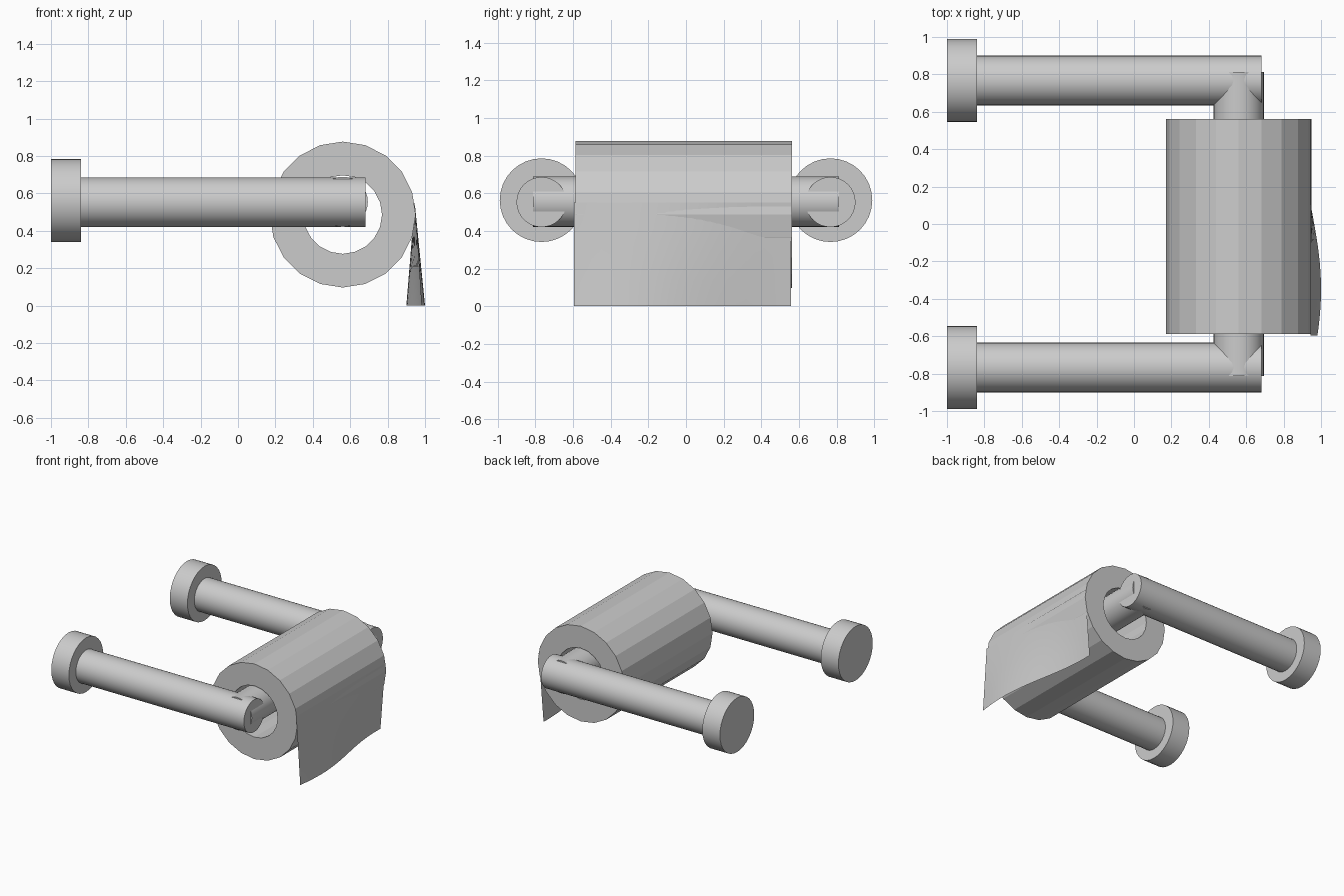
import bpy, bmesh, math
from mathutils import Vector

if "Cube" in bpy.data.objects:
    bpy.data.objects.remove(bpy.data.objects["Cube"])


def rod(name, start, end, radius, sides=32):
    """Capped, smooth-sided cylinder between two points."""
    a, b = Vector(start), Vector(end)
    bpy.ops.mesh.primitive_cylinder_add(
        vertices=sides, radius=radius, depth=(b - a).length, location=(a + b) / 2,
        rotation=(b - a).to_track_quat('Z', 'Y').to_euler())
    ob = bpy.context.object
    ob.name = name
    bpy.ops.object.shade_smooth_by_angle(angle=math.radians(30))
    return ob


def mesh_object(name, bm):
    bmesh.ops.recalc_face_normals(bm, faces=bm.faces)
    me = bpy.data.meshes.new(name)
    bm.to_mesh(me)
    bm.free()
    ob = bpy.data.objects.new(name, me)
    bpy.context.collection.objects.link(ob)
    return ob


# Wall flanges and arms, one pair per side
for side, s in (("front", -1), ("back", 1)):
    y = s * 0.767
    rod(side + "_wall_flange", (-1, y, 0.563), (-0.84, y, 0.563), 0.222)
    rod(side + "_arm", (-0.84, y, 0.553), (0.683, y, 0.553), 0.133)

# Spindle between the arms
rod("spindle", (0.56, -0.812, 0.555), (0.56, 0.812, 0.555), 0.134)

# Paper roll: faceted 20-sided tube
CX, CZ, Y0, Y1, SIDES = 0.56, 0.487, -0.587, 0.562, 20
bm = bmesh.new()
section = [(0.39, Y0), (0.39, Y1), (0.21, Y1), (0.21, Y0)]
rings = []
for i in range(SIDES):
    a = 2 * math.pi * i / SIDES
    rings.append([bm.verts.new((CX + r * math.cos(a), y, CZ + r * math.sin(a)))
                  for r, y in section])
for i in range(SIDES):
    p, q = rings[i], rings[(i + 1) % SIDES]
    for k in range(4):
        m = (k + 1) % 4
        bm.faces.new((p[k], p[m], q[m], q[k]))
mesh_object("paper_roll", bm)

# Hanging sheet: straight at the roll, wavy along the bottom edge
bm = bmesh.new()
COLS, ROWS, S0, S1 = 24, 4, -0.595, 0.557
grid = []
for i in range(COLS + 1):
    y = S0 + (S1 - S0) * i / COLS
    wave = 0.05 * math.cos(math.pi * (y + 0.35) / 0.85)
    grid.append([bm.verts.new((0.945 + (0.005 + wave) * j / ROWS, y, 0.55 * (1 - j / ROWS)))
                 for j in range(ROWS + 1)])
for i in range(COLS):
    for j in range(ROWS):
        bm.faces.new((grid[i][j], grid[i][j + 1], grid[i + 1][j + 1], grid[i + 1][j]))
sheet = mesh_object("hanging_sheet", bm)
for f in sheet.data.polygons:
    f.use_smooth = True
